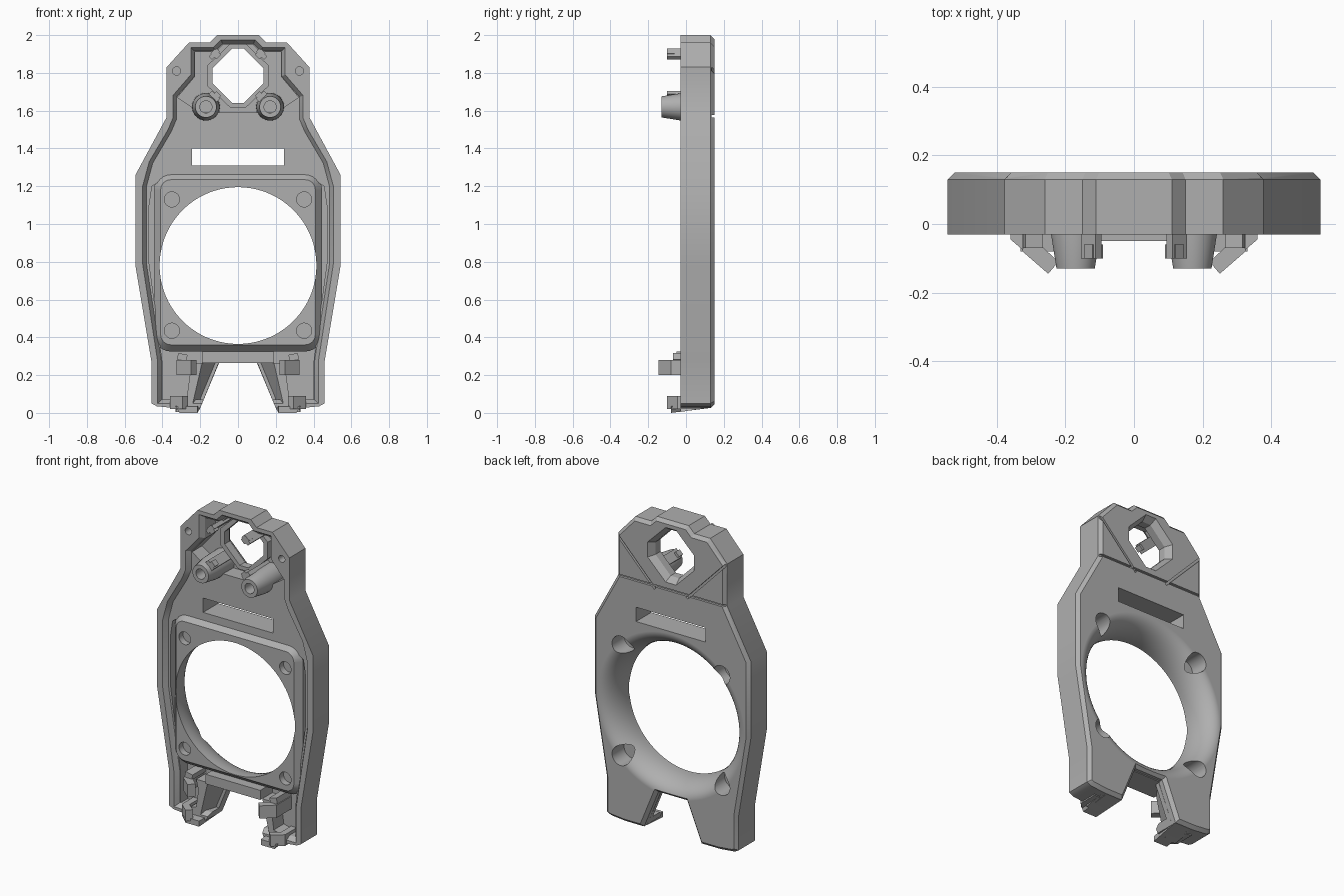
import bpy, bmesh, math
from mathutils import Vector

if "Cube" in bpy.data.objects:
    bpy.data.objects.remove(bpy.data.objects["Cube"])

grey = bpy.data.materials.new("mid_grey")
grey.use_nodes = True
grey.diffuse_color = (0.43, 0.43, 0.43, 1)
grey.node_tree.nodes["Principled BSDF"].inputs["Base Color"].default_value = (0.43, 0.43, 0.43, 1)


def finish(name, bm):
    bmesh.ops.recalc_face_normals(bm, faces=bm.faces[:])
    me = bpy.data.meshes.new(name)
    bm.to_mesh(me)
    bm.free()
    me.materials.append(grey)
    ob = bpy.data.objects.new(name, me)
    bpy.context.collection.objects.link(ob)
    return ob


def inset(pts, d):
    """Move a closed outline inwards by d."""
    p = [Vector(q) for q in pts]
    n = len(p)
    turn = 1 if sum(p[i - 1].cross(p[i]) for i in range(n)) > 0 else -1
    out = []
    for i in range(n):
        a = (p[i] - p[i - 1]).normalized()
        b = (p[(i + 1) % n] - p[i]).normalized()
        na, nb = Vector((-a.y, a.x)) * turn, Vector((-b.y, b.x)) * turn
        out.append(p[i] + (na + nb) * (d / max(0.3, 1 + na.dot(nb))))
    return out


def loft(name, loops):
    """Skin a run of equally long loops of 3D points and cap the ends."""
    bm = bmesh.new()
    rings = [[bm.verts.new(c) for c in loop] for loop in loops]
    for r, s in zip(rings, rings[1:]):
        for i in range(len(r)):
            bm.faces.new((r[i - 1], r[i], s[i], s[i - 1]))
    bm.faces.new(rings[0])
    bm.faces.new(rings[-1])
    return finish(name, bm)


def slab(name, levels):
    """Stack of x-z outlines, each at its own y."""
    return loft(name, [[(q[0], y, q[1]) for q in pts] for pts, y in levels])


def lathe(name, cx, cz, profile, n=32):
    """Turn (y, radius) points about an axis along y."""
    ang = [math.tau * (i + 0.5) / n for i in range(n)]
    return loft(name, [[(cx + r * math.cos(a), y, cz + r * math.sin(a)) for a in ang]
                       for y, r in profile])


def box(name, x, y, z, size, tilt=0):
    w, d, h = (s / 2 for s in size)
    c, s = math.cos(tilt), math.sin(tilt)
    pts = [(x + u * c - v * s, z + u * s + v * c) for u, v in ((-w, -h), (w, -h), (w, h), (-w, h))]
    return slab(name, [(pts, y - d), (pts, y + d)])


def boolean(ob, other, op="DIFFERENCE"):
    mod = ob.modifiers.new("bool", "BOOLEAN")
    mod.operation, mod.object, mod.solver = op, other, "EXACT"
    bpy.context.view_layer.objects.active = ob
    bpy.ops.object.modifier_apply(modifier=mod.name)
    bpy.data.objects.remove(other)


def mirror(half):
    return half + [(-x, z) for x, z in reversed(half)]


def soften(ob):
    ob.data.shade_smooth()
    ob.data.set_sharp_from_angle(angle=math.radians(30))
    ob.modifiers.new("even_normals", "WEIGHTED_NORMAL").keep_sharp = True


FRONT, PLATE, CHANNEL, HEAD, BACK = -0.03, 0.0, 0.07, 0.1, 0.15
FAN_Z, EYE_Z = 0.78, 1.785

# Main body with a chamfered back edge
outline = mirror([(0.11, 2), (0.15, 1.96), (0.26, 1.96), (0.378, 1.83), (0.378, 1.565),
                  (0.543, 1.26), (0.543, 0.78), (0.458, 0.27), (0.458, 0.05), (0.43, 0.035),
                  (0.33, 0.025), (0.2, 0.025), (0.1, 0.27)])
body = slab("body_frame", [(outline, FRONT), (outline, 0.13), (inset(outline, 0.02), BACK)])

# Shallow front recess, leaving a sloped rim
recess = mirror([(0.09, 1.975), (0.13, 1.935), (0.25, 1.935), (0.25, 1.79), (0.345, 1.68),
                 (0.345, 1.56), (0.37, 1.5), (0.47, 1.33), (0.505, 1.2), (0.505, 0.79),
                 (0.425, 0.27), (0.425, 0.05)])
boolean(body, slab("recess_cut", [(recess, -0.1), (recess, FRONT), (inset(recess, 0.02), PLATE)]))

# Deep head pocket and the channel running down beside the fan pad into the legs
head = mirror([(0.08, 1.95), (0.115, 1.91), (0.228, 1.91), (0.228, 1.78), (0.32, 1.67), (0.2, 1.59)])
boolean(body, slab("head_cut", [(head, -0.1), (head, HEAD)]))
channel = mirror([(0.38, 1.25), (0.455, 1.2), (0.47, 1.1), (0.47, 0.79), (0.4, 0.27), (0.4, 0.07)])
boolean(body, slab("channel_cut", [(channel, -0.1), (channel, CHANNEL)]))


def rounded(w, z0, z1, r):
    pts = []
    for cx, cz, start in ((w - r, z1 - r, 0), (r - w, z1 - r, 90), (r - w, z0 + r, 180), (w - r, z0 + r, 270)):
        for k in range(7):
            a = math.radians(start + k * 15)
            pts.append((cx + r * math.cos(a), cz + r * math.sin(a)))
    return pts


# Raised fan pad with sloped edges, level with the rim
pad = rounded(0.445, 0.325, 1.27, 0.09)
boolean(body, slab("fan_pad", [(pad, 0.13), (pad, 0.01), (inset(pad, 0.035), FRONT)]), "UNION")


# Octagonal eye surround
def eye(w, h, cut):
    return mirror([(cut, EYE_Z + h), (w, EYE_Z + cut * 1.3), (w, EYE_Z - cut * 1.3), (cut, EYE_Z - h)])


boolean(body, slab("eye_ring", [(eye(0.165, 0.17, 0.04), 0.13), (eye(0.165, 0.17, 0.04), 0.06)]), "UNION")
boolean(body, slab("eye_cut", [(eye(0.135, 0.145, 0.03), -0.2), (eye(0.135, 0.145, 0.03), 0.11),
                               (eye(0.175, 0.185, 0.04), 0.17)]))

# Bell-mouthed fan opening, flaring towards the back
bell = [(-0.2, 0.415), (-0.01, 0.415)]
for k in range(1, 13):
    a = math.radians(k * 7.5)
    bell.append((0.16 * math.sin(a) - 0.01, 0.515 - 0.1 * math.cos(a)))
boolean(body, lathe("fan_cut", 0, FAN_Z, bell + [(0.2, 0.515)], 96))

# Vent slot, blind front screw holes and wider pockets behind them
boolean(body, box("slot_cut", 0, 0, 1.355, (0.485, 0.6, 0.09)))
for side in (-1, 1):
    for z in (0.435, 1.13):
        boolean(body, lathe("screw_cut", side * 0.35, z, [(-0.2, 0.04), (0.01, 0.04)]))
        boolean(body, lathe("screw_pocket_cut", side * 0.35, z, [(0.03, 0.06), (0.3, 0.06)]))
    boolean(body, lathe("ear_cut", side * 0.325, 1.81, [(-0.2, 0.022), (0.08, 0.022)], 20))
    # Diagonal seam groove across the back of the head
    boolean(body, box("seam_cut", side * 0.25, 0.15, 1.695, (0.4, 0.03, 0.014), side * math.radians(46)))
boolean(body, box("neck_cut", 0, 0.15, 1.57, (1, 0.03, 0.014)))
soften(body)

# Lower cross bar above the notch
box("cross_bar", 0, 0.03, 0.295, (0.38, 0.16, 0.06))


def z_prism(name, pts, z0, z1):
    return loft(name, [[(x, y, z0) for x, y in pts], [(x, y, z1) for x, y in pts]])


for side, word in ((1, "left"), (-1, "right")):
    def flip(pts):
        return [(side * u, v) for u, v in pts]

    # Hollow tapered posts beside the eye
    post = lathe(word + "_post", side * 0.17, 1.62, [(0.12, 0.075), (FRONT, 0.072), (-0.13, 0.056)])
    boolean(post, lathe("post_cut", side * 0.17, 1.62, [(-0.2, 0.032), (0.05, 0.032)]))
    soften(post)

    # Hooked clips around the eye
    for part, z, tilt in (("upper", 1.9, -1), ("lower", 1.675, 1)):
        t = side * tilt * math.radians(45)
        box(f"{word}_{part}_eye_clip", side * 0.125, 0.005, z, (0.06, 0.21, 0.025), t)
        box(f"{word}_{part}_eye_hook", side * 0.118, -0.08, z, (0.035, 0.04, 0.045), t)

    # Slanted inner wall of the leg, leaning outwards to the front
    wall_back = [(0.1, 0.265), (0.27, 0.265), (0.255, 0.2), (0.27, 0.09), (0.31, 0.08),
                 (0.33, 0.025), (0.2, 0.025)]
    wall_front = [(0.19, 0.265), (0.27, 0.265), (0.255, 0.2), (0.27, 0.09), (0.31, 0.08),
                  (0.33, 0.005), (0.25, 0.005)]
    slab(word + "_leg_wall", [(flip(wall_back), 0.1), (flip(wall_front), FRONT)])

    # Wedge under the foot, rising to the back
    toe = [(0.215, 0.0), (0.31, 0.0), (0.33, 0.035), (0.215, 0.035)]
    heel = [(0.2, 0.025), (0.31, 0.025), (0.33, 0.045), (0.2, 0.045)]
    slab(word + "_foot_wedge", [(flip(toe), -0.08), (flip(heel), 0.12)])

    # Inward leaning clips at the top and bottom of the leg
    upper = [(0.325, 0.08), (0.325, -0.08), (0.25, -0.145), (0.22, -0.11), (0.285, -0.05), (0.285, 0.08)]
    z_prism(word + "_upper_leg_clip", flip(upper), 0.2, 0.28)
    lower = [(0.36, 0.08), (0.36, -0.045), (0.295, -0.1), (0.265, -0.07), (0.32, -0.025), (0.32, 0.08)]
    z_prism(word + "_lower_leg_clip", flip(lower), 0.02, 0.09)
    box(word + "_upper_leg_lug", side * 0.295, 0.01, 0.295, (0.05, 0.16, 0.035), side * 0.2)
